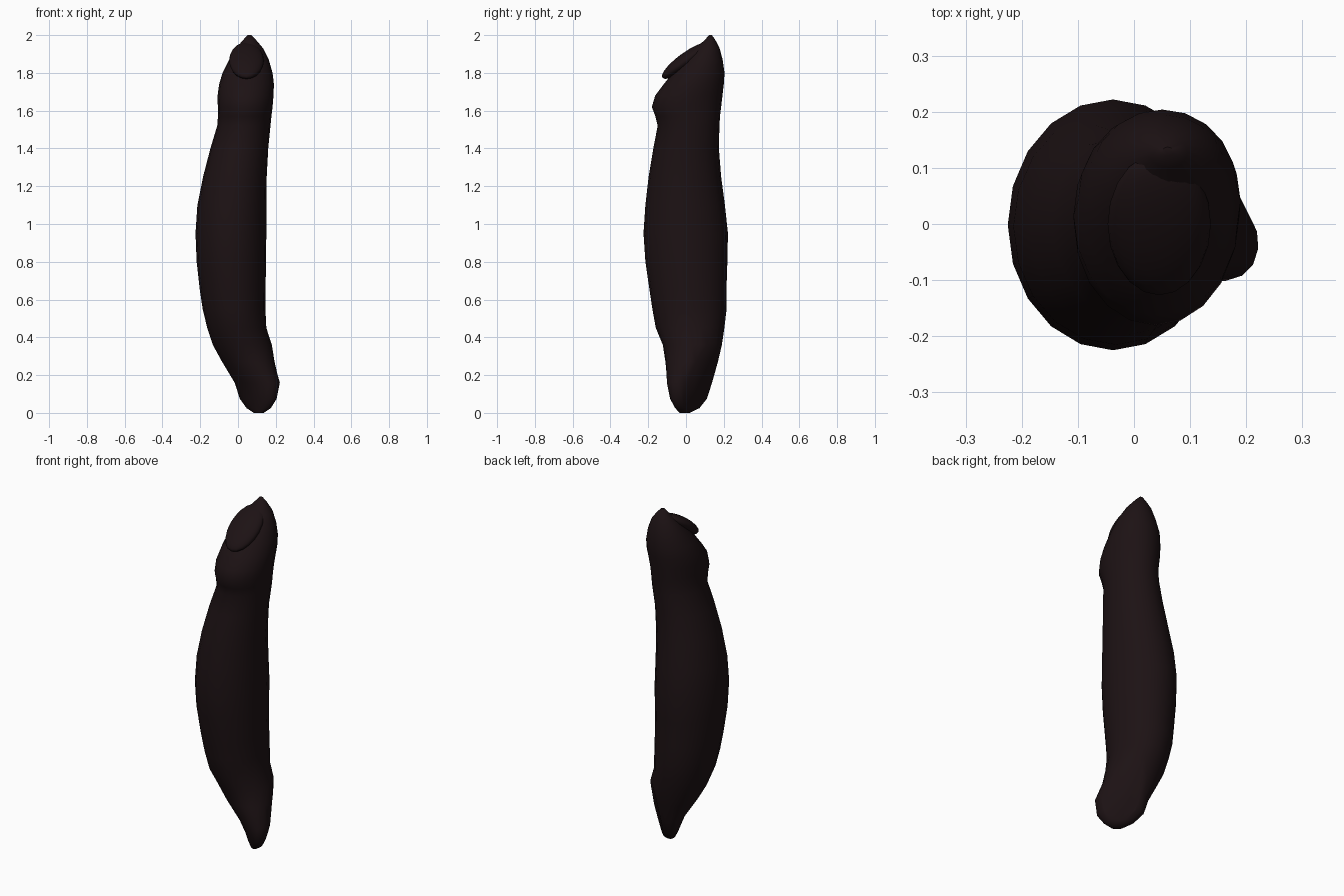
import bpy, bmesh, math
from mathutils import Vector

if "Cube" in bpy.data.objects:
    bpy.data.objects.remove(bpy.data.objects["Cube"])

R2 = math.sqrt(0.5)
SIDES = 20

skin = bpy.data.materials.new("dark_skin")
skin.diffuse_color = (0.012, 0.006, 0.007, 1)
skin.use_nodes = True
skin.node_tree.nodes["Principled BSDF"].inputs["Base Color"].default_value = skin.diffuse_color

# Tail sections, turned 45 degrees: z, min/max across the sucker face, min/max along it
tail = [(0.0, .055, .09, .05, .115), (.025, .045, .12, -.01, .155),
        (.075, .03, .14, -.06, .193), (.16, -.005, .175, -.085, .203),
        (.27, -.07, .19, -.13, .165), (.36, -.115, .195, -.165, .15)]

# Body and head sections: z, min/max x, min/max y
body = [(.45, -.163, .15, -.16, .203), (.55, -.187, .145, -.178, .215),
        (.65, -.202, .146, -.193, .214), (.8, -.219, .148, -.215, .219),
        (.95, -.225, .15, -.225, .222), (1.1, -.215, .15, -.215, .206),
        (1.25, -.185, .152, -.198, .186), (1.4, -.146, .16, -.173, .174),
        (1.52, -.11, .172, -.15, .177), (1.57, -.106, .177, -.162, .18),
        (1.62, -.107, .183, -.181, .186), (1.68, -.108, .188, -.163, .193),
        (1.74, -.1, .19, -.118, .2), (1.8, -.082, .183, -.07, .204),
        (1.87, -.047, .163, -.01, .194), (1.93, -.012, .133, .05, .178),
        (1.975, .028, .095, .1, .155), (2.0, .05, .07, .122, .137)]


def ring(bm, z, a0, a1, b0, b1, turned):
    """Ellipse at height z, optionally in the frame turned by 45 degrees."""
    verts = []
    for i in range(SIDES):
        t = 2 * math.pi * i / SIDES
        if turned:
            t -= math.pi / 4
            s = (a0 + a1) / 2 + (a1 - a0) / 2 * math.cos(t)
            r = (b0 + b1) / 2 - (b1 - b0) / 2 * math.sin(t)
            x, y = (s + r) * R2, (s - r) * R2
        else:
            x = (a0 + a1) / 2 + (a1 - a0) / 2 * math.cos(t)
            y = (b0 + b1) / 2 + (b1 - b0) / 2 * math.sin(t)
        verts.append(bm.verts.new((x, y, z)))
    return verts


def finish(ob):
    ob.data.materials.append(skin)
    bpy.ops.object.select_all(action='DESELECT')
    ob.select_set(True)
    bpy.context.view_layer.objects.active = ob
    bpy.ops.object.shade_smooth_by_angle(angle=math.radians(50))


# Worm body: lofted rings, then a slanted cut for the flat tail sucker
bm = bmesh.new()
rings = [ring(bm, *r, True) for r in tail] + [ring(bm, *r, False) for r in body]
for lo, hi in zip(rings, rings[1:]):
    for i in range(SIDES):
        j = (i + 1) % SIDES
        bm.faces.new((lo[i], lo[j], hi[j], hi[i]))
bm.faces.new(rings[0][::-1])
bm.faces.new(rings[-1])
cut = bmesh.ops.bisect_plane(bm, geom=bm.verts[:] + bm.edges[:] + bm.faces[:],
                             plane_co=Vector((.11 * R2, .11 * R2, 0)),
                             plane_no=Vector((R2, R2, -.22)), clear_outer=True)
edges = [e for e in cut["geom_cut"] if isinstance(e, bmesh.types.BMEdge)]
bmesh.ops.holes_fill(bm, edges=edges, sides=0)
bmesh.ops.recalc_face_normals(bm, faces=bm.faces[:])
mesh = bpy.data.meshes.new("worm_body")
bm.to_mesh(mesh)
bm.free()
worm = bpy.data.objects.new("worm_body", mesh)
bpy.context.collection.objects.link(worm)
finish(worm)

# Mouth pad: flattened oval lying on the slanted front of the head
bpy.ops.mesh.primitive_uv_sphere_add(segments=20, ring_count=10, radius=1,
                                     location=(.045, 0, 1.865),
                                     rotation=(math.radians(36), 0, 0))
pad = bpy.context.object
pad.name = "mouth_pad"
pad.scale = (.092, .155, .042)
finish(pad)
